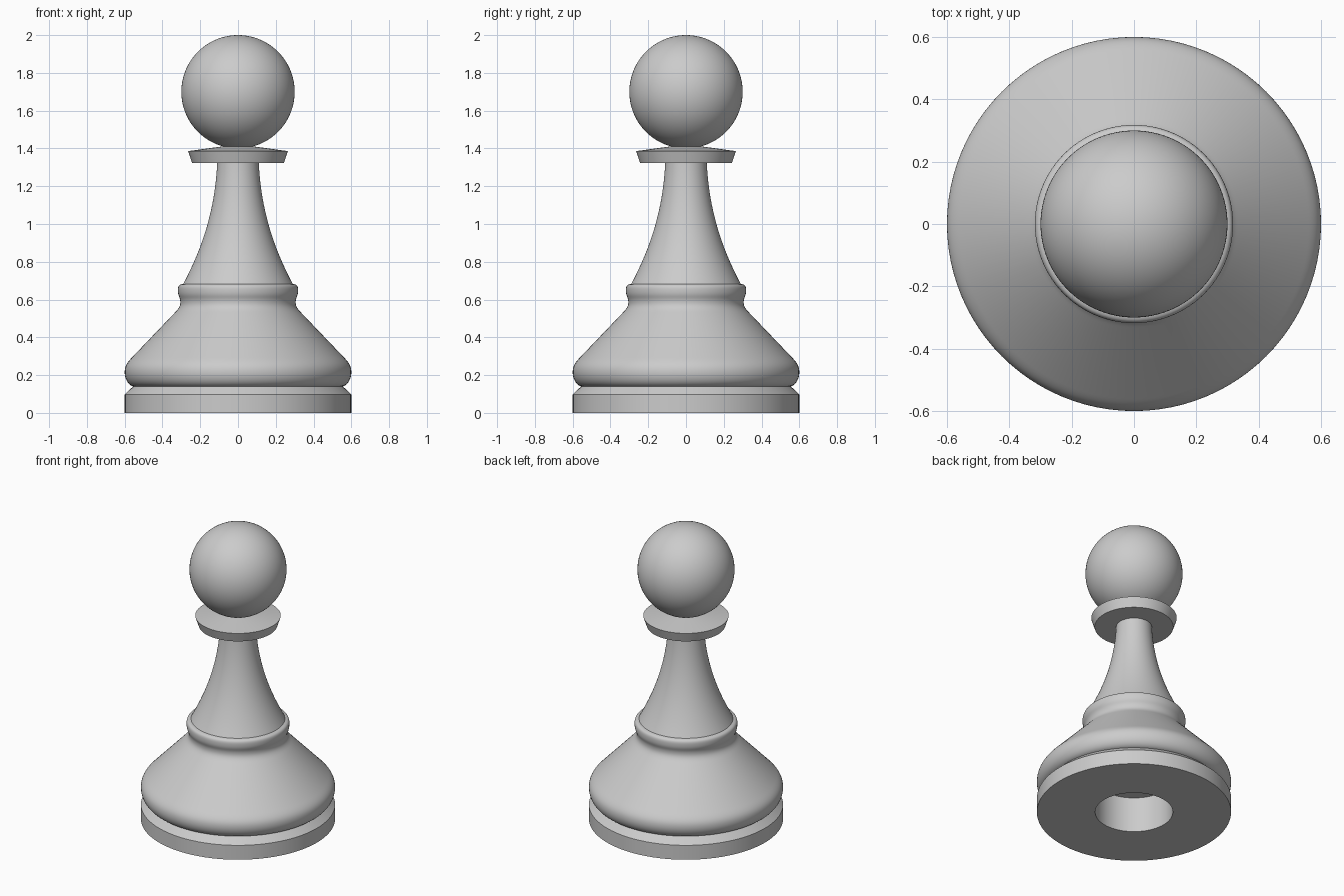
import bpy, bmesh, math
from mathutils import Vector
from mathutils.geometry import interpolate_bezier

SEGMENTS = 96

if "Cube" in bpy.data.objects:
    bpy.data.objects.remove(bpy.data.objects["Cube"], do_unlink=True)

grey = bpy.data.materials.new("light_grey")
grey.use_nodes = True
grey.diffuse_color = (0.6, 0.6, 0.6, 1)
grey.node_tree.nodes["Principled BSDF"].inputs["Base Color"].default_value = (0.6, 0.6, 0.6, 1)


def curve(a, b, c, d, steps=14):
    """Bezier points from a to d with handles b and c, as (radius, height)."""
    pts = interpolate_bezier(*[Vector((r, z, 0)) for r, z in (a, b, c, d)], steps)
    return [(p.x, p.y) for p in pts]


def lathe(name, profile):
    """Spin a (radius, height) profile, bottom to top, around the z axis."""
    bm = bmesh.new()
    verts = [bm.verts.new((r, 0, z)) for r, z in profile]
    edges = [bm.edges.new(pair) for pair in zip(verts, verts[1:])]
    bmesh.ops.spin(bm, geom=verts + edges, cent=(0, 0, 0), axis=(0, 0, 1),
                   angle=math.tau, steps=SEGMENTS, use_duplicate=False)
    bmesh.ops.remove_doubles(bm, verts=bm.verts, dist=1e-5)
    bmesh.ops.dissolve_degenerate(bm, edges=bm.edges, dist=1e-5)
    bmesh.ops.recalc_face_normals(bm, faces=bm.faces)
    # Profiles run up the outside, so the widest face must point outward
    widest = max(bm.faces, key=lambda f: f.calc_center_median().xy.length)
    if widest.normal.xy.dot(widest.calc_center_median().xy) < 0:
        bmesh.ops.reverse_faces(bm, faces=bm.faces)
    mesh = bpy.data.meshes.new(name)
    bm.to_mesh(mesh)
    bm.free()
    mesh.materials.append(grey)
    obj = bpy.data.objects.new(name, mesh)
    bpy.context.collection.objects.link(obj)
    bpy.ops.object.select_all(action="DESELECT")
    obj.select_set(True)
    bpy.context.view_layer.objects.active = obj
    bpy.ops.object.shade_smooth_by_angle(angle=math.radians(30))
    return obj


# Plinth with a blind round hole underneath and a chamfered top edge
lathe("plinth", [(0, 0.24), (0.24, 0.24), (0.24, 0), (0.6, 0), (0.6, 0.098), (0.555, 0.14)])

# Bulging body: rounded rim, sloping shoulder, waist and rounded ring
rim = curve((0.555, 0.14), (0.585, 0.15), (0.6, 0.185), (0.6, 0.215))
shoulder = curve((0.6, 0.215), (0.6, 0.25), (0.585, 0.27), (0.555, 0.3))
waist = curve((0.335, 0.53), (0.31, 0.555), (0.303, 0.57), (0.306, 0.595))
ring = curve((0.306, 0.595), (0.309, 0.615), (0.318, 0.62), (0.318, 0.65))
ring_top = curve((0.318, 0.65), (0.318, 0.672), (0.312, 0.68), (0.29, 0.683))
lathe("body", rim + shoulder[1:] + waist + ring[1:] + ring_top[1:])

# Stem sweeping in to the neck
lathe("stem", curve((0.29, 0.683), (0.185, 0.88), (0.122, 1.08), (0.11, 1.322), 24))

# Flared collar with a shallow conical top
lathe("collar", [(0.11, 1.322), (0.243, 1.322), (0.264, 1.386), (0.08, 1.411)])

# Ball head, open where it meets the collar
HEAD_R, HEAD_Z, STEPS = 0.3, 1.7, 48
start = math.asin(0.08 / HEAD_R)
angles = [start + (math.pi - start) * i / STEPS for i in range(STEPS + 1)]
lathe("head", [(HEAD_R * math.sin(a), HEAD_Z - HEAD_R * math.cos(a)) for a in angles])
